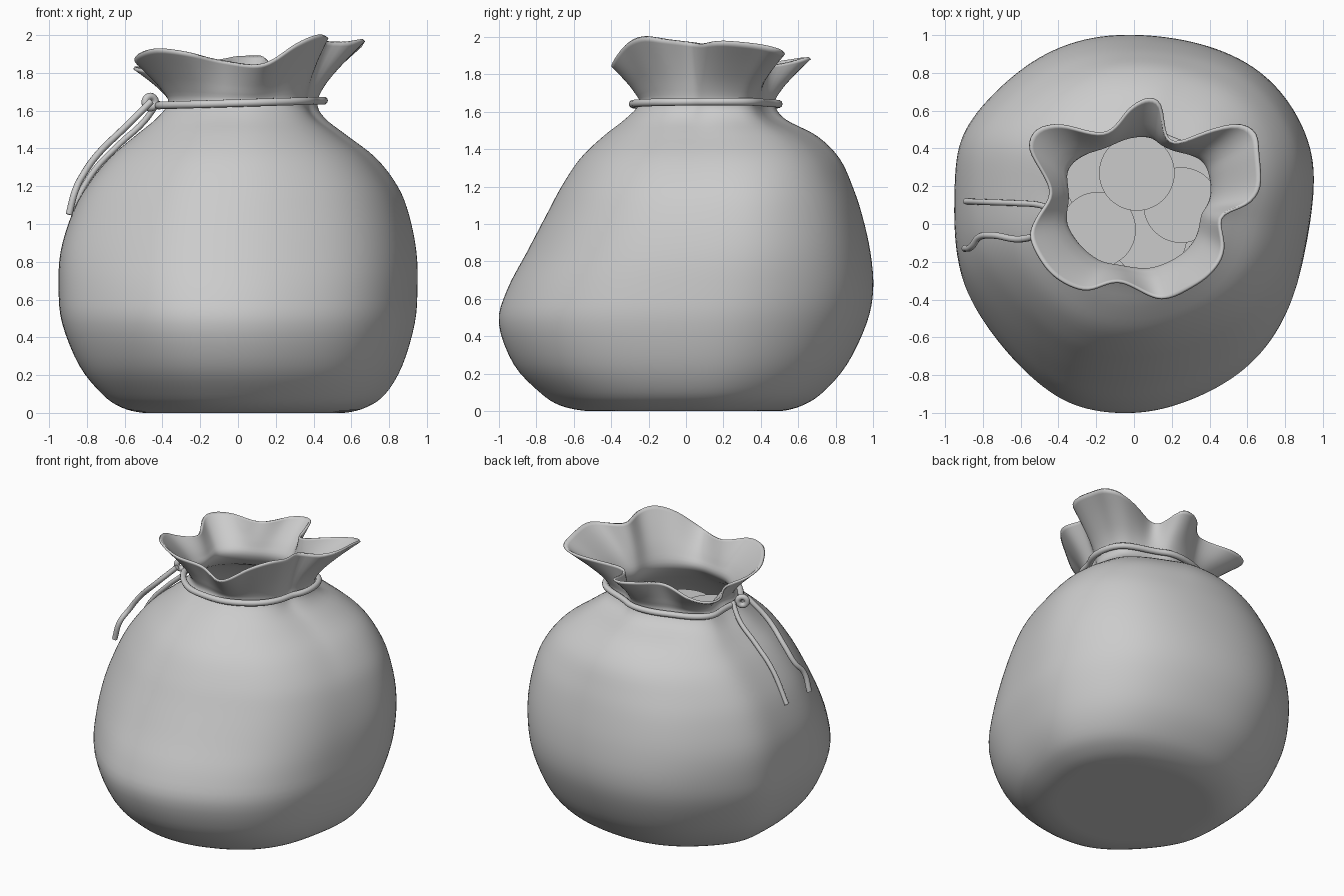
import bpy, bmesh, math
from mathutils import Vector

if "Cube" in bpy.data.objects:
    bpy.data.objects.remove(bpy.data.objects["Cube"])

N = 144

def catmull(a, b, c, d, t):
    return 0.5 * (2*b + (c - a)*t + (2*a - 5*b + 4*c - d)*t*t + (3*b - a - 3*c + d)*t**3)

def sample_loop(points, centre, relax):
    """Resample a closed outline at N even angles around a centre, then relax it."""
    c = Vector(centre)
    ang = lambda p: math.atan2(p.y - c.y, p.x - c.x) % math.tau
    pts = sorted([Vector(p) for p in points], key=ang)
    n, out = len(pts), []
    for i in range(N):
        a = math.tau * i / N
        k = sum(1 for p in pts if ang(p) <= a) - 1
        lo, hi = ang(pts[k % n]), ang(pts[(k + 1) % n])
        t = ((a - lo) % math.tau) / ((hi - lo) % math.tau)
        out.append(catmull(*[pts[(k + j) % n] for j in (-1, 0, 1, 2)], t))
    for _ in range(relax):
        out = [out[i]*.5 + (out[i - 1] + out[(i + 1) % N])*.25 for i in range(N)]
    return out

def normalise(pts):
    xs, ys = [p.x for p in pts], [p.y for p in pts]
    f = lambda v, s: 2 * (v - min(s)) / (max(s) - min(s)) - 1
    return [Vector((f(p.x, xs), f(p.y, ys))) for p in pts]

# Plan outline of the belly, and the wavy rim
belly = [(0, 1), (.35, .95), (.64, .82), (.83, .61), (.94, .35), (.945, .12), (.90, -.16),
         (.83, -.42), (.69, -.66), (.46, -.85), (.08, -.99), (-.29, -.97), (-.5, -.85),
         (-.71, -.64), (-.89, -.37), (-.95, -.13), (-.95, .19), (-.93, .42), (-.79, .63),
         (-.55, .85), (-.29, .97)]
rim = [(.66, .40, 1.95), (.67, .19, 1.97), (.59, .09, 1.96), (.465, .04, 1.965), (.48, -.13, 1.985),
       (.43, -.24, 1.995), (.32, -.33, 1.95), (.14, -.40, 1.84), (-.08, -.31, 1.86),
       (-.26, -.355, 1.90), (-.44, -.265, 1.92), (-.55, -.08, 1.88), (-.52, .03, 1.83),
       (-.445, .16, 1.80), (-.50, .29, 1.81), (-.56, .40, 1.82), (-.52, .50, 1.82),
       (-.39, .53, 1.83), (-.155, .485, 1.86), (-.02, .62, 1.88), (.08, .67, 1.88),
       (.15, .635, 1.88), (.165, .50, 1.85), (.22, .435, 1.86), (.40, .50, 1.89),
       (.56, .535, 1.91), (.65, .48, 1.93)]
belly_n = normalise(sample_loop([(x, y, 0) for x, y in belly], (0, 0, 0), 12))
rim_pts = sample_loop(rim, (.03, .12, 0), 2)
rim_n = normalise(rim_pts)

def ring(z, x0, x1, y0, y1, w):
    """Ring filling a bounding box; w blends belly outline to rim outline."""
    pts = normalise([b.lerp(r, w) for b, r in zip(belly_n, rim_n)])
    return [Vector(((x0 + x1)/2 + p.x*(x1 - x0)/2, (y0 + y1)/2 + p.y*(y1 - y0)/2, z)) for p in pts]

# Sack: z, x min, x max, y min, y max, pleat amount
levels = [(0, -.35, .38, -.35, .35, 0), (0, -.5, .56, -.52, .5, 0), (.03, -.62, .68, -.67, .62, 0),
          (.1, -.72, .78, -.78, .73, 0), (.25, -.84, .87, -.92, .86, 0),
          (.47, -.93, .935, -1, .965, 0), (.65, -.95, .95, -.955, 1, 0),
          (.85, -.94, .945, -.85, .985, 0), (1.05, -.88, .905, -.745, .94, 0),
          (1.2, -.80, .845, -.665, .89, .02), (1.35, -.68, .73, -.565, .82, .05),
          (1.47, -.54, .575, -.44, .70, .1), (1.56, -.43, .46, -.325, .53, .2),
          (1.64, -.37, .42, -.25, .475, .25)]
rings = [ring(*l) for l in levels]
neck = rings[-1]
for txy, tz in ((.17, .3), (.55, .65), (1, 1)):
    rings.append([Vector((*n.xy.lerp(r.xy, txy), n.z + (r.z - n.z)*tz)) for n, r in zip(neck, rim_pts)])

rows, last = [], len(rings) - 1
for k in range(last):
    four = [rings[min(max(k + j, 0), last)] for j in (-1, 0, 1, 2)]
    for s in range(4):
        rows.append([catmull(*q, s / 4) for q in zip(*four)])
rows.append(rings[-1])

bm = bmesh.new()
grid = [[bm.verts.new((p.x, p.y, max(p.z, 0))) for p in row] for row in rows]
for lo, hi in zip(grid, grid[1:]):
    for i in range(N):
        j = (i + 1) % N
        bm.faces.new((lo[i], lo[j], hi[j], hi[i]))
bm.faces.new(grid[0][::-1])
for f in bm.faces:
    f.smooth = True
me = bpy.data.meshes.new("sack")
bm.to_mesh(me)
bm.free()
sack = bpy.data.objects.new("sack", me)
bpy.context.collection.objects.link(sack)
mod = sack.modifiers.new("cloth", 'SOLIDIFY')
mod.thickness = .015
mod.offset = -1

def cord(name, pts, radius, closed=False):
    cu = bpy.data.curves.new(name, 'CURVE')
    cu.dimensions = '3D'
    cu.bevel_depth = radius
    cu.bevel_resolution = 3
    cu.use_fill_caps = True
    sp = cu.splines.new('POLY' if closed else 'BEZIER')
    if closed:
        sp.points.add(len(pts) - 1)
        for q, p in zip(sp.points, pts):
            q.co = (*p, 1)
        sp.use_cyclic_u = True
    else:
        sp.bezier_points.add(len(pts) - 1)
        for q, p in zip(sp.bezier_points, pts):
            q.co = p
            q.handle_left_type = q.handle_right_type = 'AUTO'
    sp.use_smooth = True
    ob = bpy.data.objects.new(name, cu)
    bpy.context.collection.objects.link(ob)

# Drawstring round the neck, with knot and two hanging ends
tie = ring(0, -.42, .455, -.285, .495, .18)
cord("drawstring", [(p.x, p.y, 1.64 + .03*p.x) for p in tie], .021, True)
cord("string_end_back", [(-.42, .07, 1.65), (-.50, .10, 1.54), (-.63, .11, 1.42),
                         (-.77, .115, 1.27), (-.89, .12, 1.05)], .016)
cord("string_end_front", [(-.46, -.04, 1.65), (-.60, -.08, 1.51), (-.75, -.06, 1.36),
                          (-.82, -.07, 1.26), (-.86, -.12, 1.18), (-.895, -.13, 1.05)], .018)
bpy.ops.mesh.primitive_torus_add(location=(-.465, .02, 1.645), rotation=(math.pi/2, 0, .5),
                                 major_radius=.03, minor_radius=.02,
                                 major_segments=32, minor_segments=10)
bpy.context.object.name = "knot"
bpy.ops.object.shade_smooth()

# Coins lying inside the sack, topmost first
for i, (x, y, z) in enumerate([(.015, .27, 1.52), (-.19, -.03, 1.495), (.25, .10, 1.47),
                               (.08, -.07, 1.445), (-.16, .22, 1.42)]):
    bpy.ops.mesh.primitive_cylinder_add(vertices=48, radius=.2, depth=.025, location=(x, y, z))
    bpy.context.object.name = f"coin_{i + 1}"
    bpy.ops.object.shade_smooth_by_angle()
